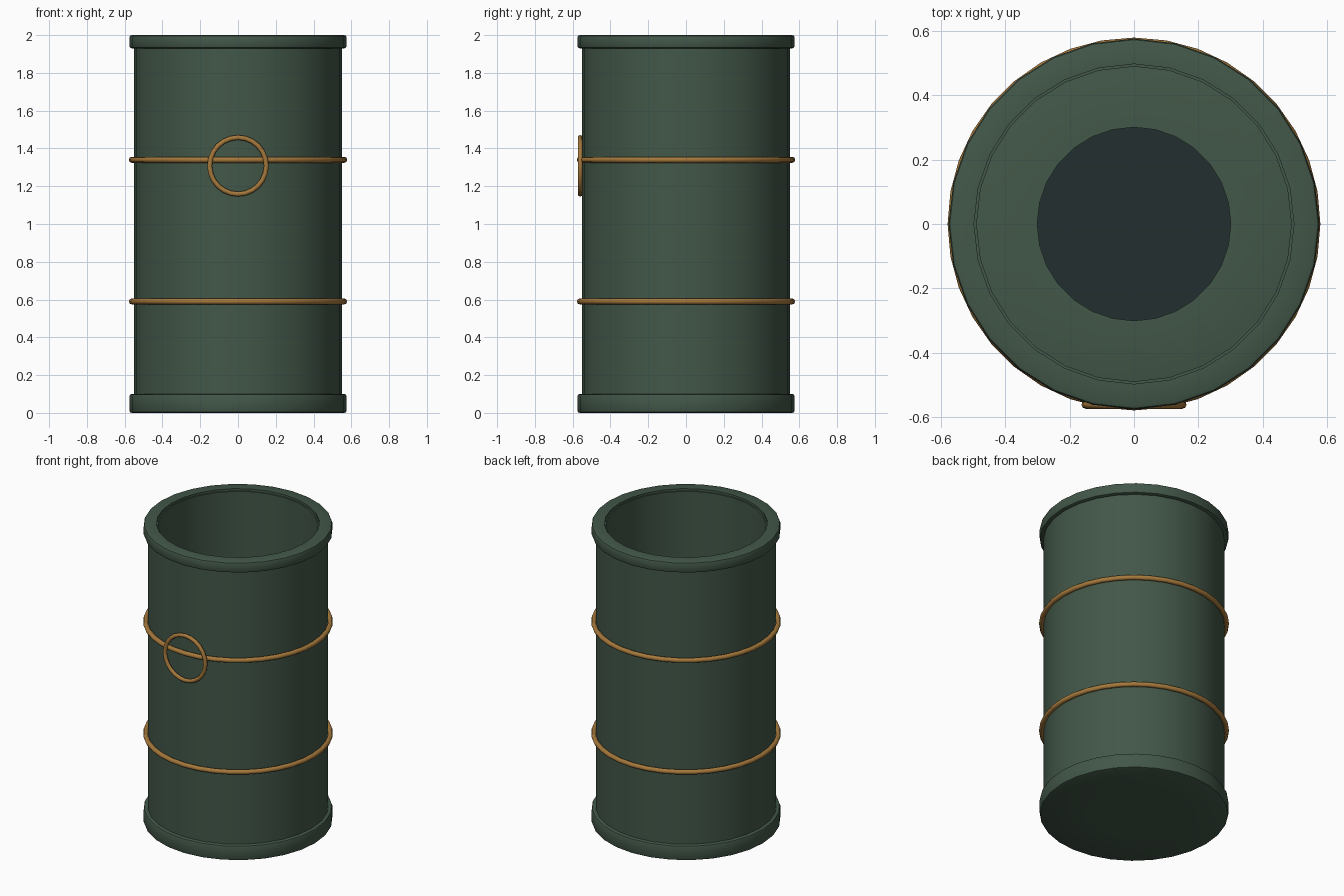
import bpy, bmesh, math

if "Cube" in bpy.data.objects:
    bpy.data.objects.remove(bpy.data.objects["Cube"])

SIDES = 28


def material(name, rgb):
    m = bpy.data.materials.new(name)
    m.diffuse_color = (*rgb, 1)
    m.use_nodes = True
    m.node_tree.nodes["Principled BSDF"].inputs["Base Color"].default_value = m.diffuse_color
    return m


green = material("dark green", (0.055, 0.095, 0.065))
slate = material("dark slate", (0.016, 0.028, 0.030))
bronze = material("bronze", (0.38, 0.19, 0.045))


def finish(obj, name, mat, angle=40):
    obj.name = name
    obj.data.materials.clear()
    obj.data.materials.append(mat)
    bpy.ops.object.select_all(action='DESELECT')
    obj.select_set(True)
    bpy.context.view_layer.objects.active = obj
    bpy.ops.object.shade_smooth_by_angle(angle=math.radians(angle))


def lathe(name, profile, mat, closed=True):
    """Spin a profile of (radius, z) points around z; an open one gets end caps."""
    bm = bmesh.new()
    rings = []
    for r, z in profile:
        rings.append([bm.verts.new((r * math.cos(a), r * math.sin(a), z))
                      for a in (2 * math.pi * i / SIDES for i in range(SIDES))])
    pairs = list(zip(rings, rings[1:]))
    if closed:
        pairs.append((rings[-1], rings[0]))
    else:
        bm.faces.new(rings[0])
        bm.faces.new(rings[-1])
    for a, b in pairs:
        for i in range(SIDES):
            j = (i + 1) % SIDES
            bm.faces.new((a[i], a[j], b[j], b[i]))
    bmesh.ops.recalc_face_normals(bm, faces=bm.faces)
    mesh = bpy.data.meshes.new(name)
    bm.to_mesh(mesh)
    bm.free()
    obj = bpy.data.objects.new(name, mesh)
    bpy.context.collection.objects.link(obj)
    finish(obj, name, mat)


def rim_profile(inner, outer, z0, z1, b=0.012):
    """Rectangle with bevelled outer corners and a small inner chamfer on top."""
    return [(inner, z0), (outer - b, z0), (outer - b * 0.3, z0 + b * 0.3), (outer, z0 + b),
            (outer, z1 - b), (outer - b * 0.3, z1 - b * 0.3), (outer - b, z1), (inner, z1)]


def torus(name, major, minor, loc, rot, segments, mat):
    bpy.ops.mesh.primitive_torus_add(major_radius=major, minor_radius=minor, location=loc,
                                     rotation=rot, major_segments=segments, minor_segments=8)
    finish(bpy.context.object, name, mat, 60)


# Hollow body with a closed bottom
lathe("body", [(0.55, 0.01), (0.55, 1.985), (0.488, 1.985), (0.488, 0.06)], green, closed=False)

# Dark floor inside
lathe("inner_floor", [(0.487, 0.06), (0.487, 0.08)], slate, closed=False)

# Rims
lathe("top_rim", rim_profile(0.496, 0.575, 1.93, 2.0), green)
lathe("bottom_rim", rim_profile(0.30, 0.575, 0.0, 0.10), green)
lathe("bottom_plate", [(0.32, 0.0), (0.32, 0.02)], green, closed=False)

# Hoops and front ring
for label, z in (("lower_hoop", 0.59), ("upper_hoop", 1.34)):
    torus(label, 0.562, 0.016, (0, 0, z), (0, 0, 0), 36, bronze)
torus("front_ring", 0.15, 0.013, (0, -0.56, 1.308), (math.pi / 2, 0, 0), 24, bronze)
